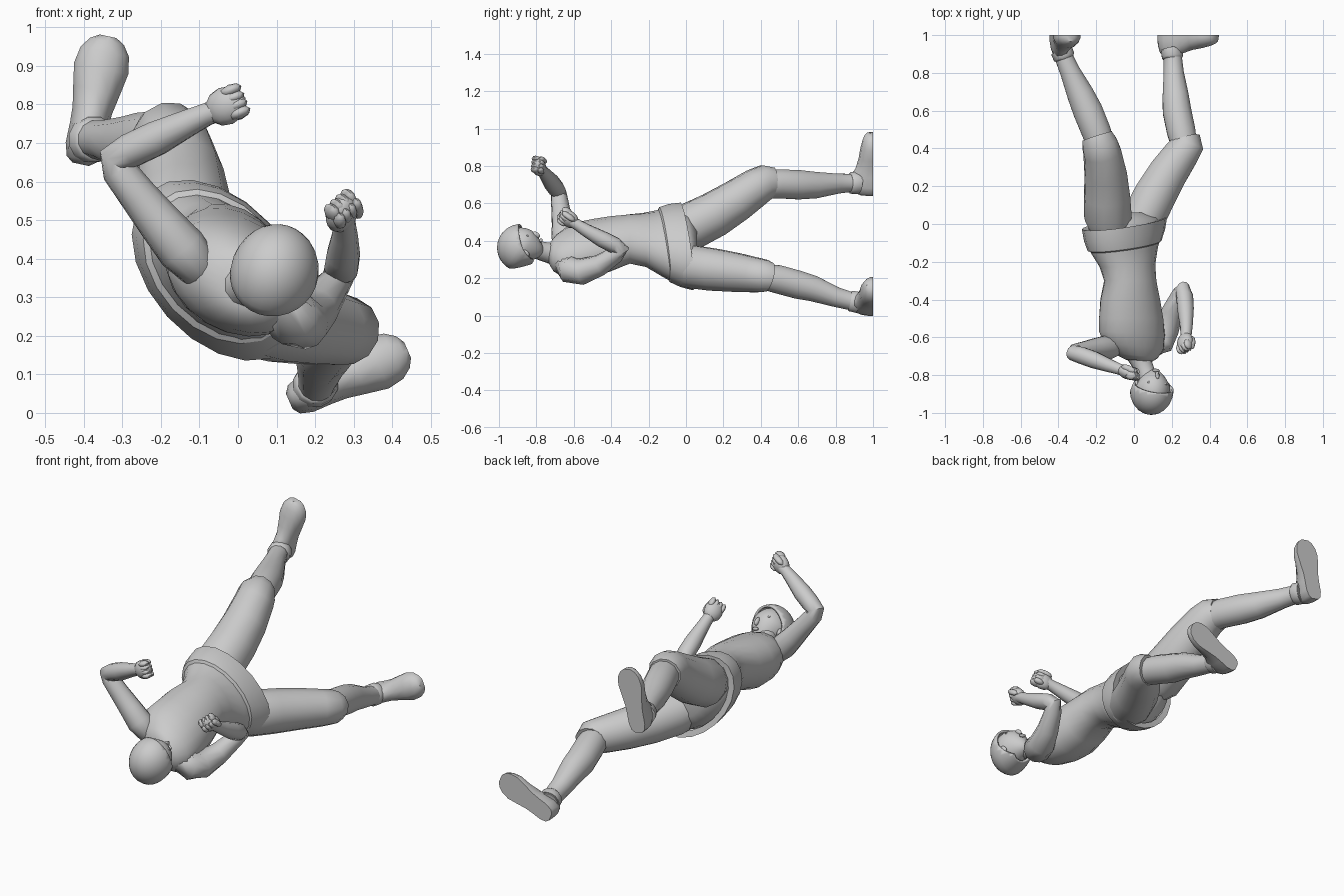
import bpy, bmesh, math
from mathutils import Vector, Matrix

V = Vector


def finish(name, bm, angle=45):
    bmesh.ops.recalc_face_normals(bm, faces=bm.faces)
    me = bpy.data.meshes.new(name)
    bm.to_mesh(me)
    bm.free()
    ob = bpy.data.objects.new(name, me)
    bpy.context.collection.objects.link(ob)
    bpy.ops.object.select_all(action='DESELECT')
    ob.select_set(True)
    bpy.context.view_layer.objects.active = ob
    bpy.ops.object.shade_smooth_by_angle(angle=math.radians(angle))
    return ob


def loft(name, rings, caps=True, angle=45):
    """Skin a list of closed point rings."""
    bm = bmesh.new()
    vr = [[bm.verts.new(p) for p in r] for r in rings]
    n = len(vr[0])
    for a, b in zip(vr, vr[1:]):
        for i in range(n):
            bm.faces.new((a[i], a[(i + 1) % n], b[(i + 1) % n], b[i]))
    if caps:
        bm.faces.new(vr[0])
        bm.faces.new(vr[-1])
    return finish(name, bm, angle)


def oval(c, u, v, n):
    return [c + u * math.cos(2 * math.pi * i / n) + v * math.sin(2 * math.pi * i / n) for i in range(n)]


def tube(name, stations, n=12, ref=(0.3, 0, 1), angle=50):
    """Limb through (x, y, z, radius) stations."""
    pts = [V(s[:3]) for s in stations]
    rings = []
    for i, s in enumerate(stations):
        t = (pts[min(i + 1, len(pts) - 1)] - pts[max(i - 1, 0)]).normalized()
        u = t.cross(V(ref)).normalized()
        rings.append(oval(pts[i], u * s[3], t.cross(u) * s[3], n))
    return loft(name, rings, True, angle)


def slices(stations, n=20):
    """Body slices: x, y, z, half width, half depth, roll in degrees, y slope."""
    out = []
    for x, y, z, w, d, roll, slope in stations:
        a = math.radians(roll)
        u = V((math.cos(a), slope, math.sin(a))) * w
        v = V((-math.sin(a), 0, math.cos(a))) * d
        out.append(oval(V((x, y, z)), u, v, n))
    return out


def blob(bm, c, axes, radii, seg=12):
    m = Matrix([a * r for a, r in zip(axes, radii)]).transposed().to_4x4()
    bmesh.ops.create_uvsphere(bm, u_segments=seg, v_segments=seg // 2 + 2, radius=1,
                              matrix=Matrix.Translation(c) @ m)


# Torso, from crotch to collar
loft("torso", slices([
    (-0.05, 0.06, 0.37, 0.12, 0.08, -48, 0.0),
    (-0.05, 0.02, 0.37, 0.22, 0.14, -48, 0.1),
    (-0.05, -0.05, 0.37, 0.25, 0.16, -48, 0.1),
    (-0.05, -0.14, 0.385, 0.205, 0.145, -46, 0.1),
    (-0.035, -0.22, 0.405, 0.165, 0.125, -43, 0.05),
    (-0.02, -0.30, 0.41, 0.15, 0.12, -40, 0),
    (-0.02, -0.40, 0.385, 0.17, 0.135, -36, 0),
    (-0.015, -0.50, 0.36, 0.182, 0.145, -33, 0),
    (-0.01, -0.58, 0.35, 0.187, 0.137, -31, -0.05),
    (0.0, -0.65, 0.34, 0.17, 0.118, -31, -0.1),
    (0.012, -0.70, 0.335, 0.12, 0.09, -31, -0.1),
    (0.025, -0.725, 0.335, 0.07, 0.062, -31, -0.1)]), True, 60)

# Flared tunic hem with an open rim
loft("tunic_hem", slices([
    (-0.05, -0.125, 0.38, 0.205, 0.145, -47, 0.15),
    (-0.05, -0.115, 0.38, 0.228, 0.163, -47, 0.15),
    (-0.05, -0.06, 0.375, 0.255, 0.175, -48, 0.15),
    (-0.05, 0.005, 0.37, 0.272, 0.18, -48, 0.15),
    (-0.05, 0.0, 0.37, 0.23, 0.15, -48, 0.15)]), False, 30)

# Neck
tube("neck", [(0.02, -0.68, 0.33, 0.07), (0.038, -0.73, 0.335, 0.056), (0.065, -0.79, 0.35, 0.05),
              (0.085, -0.85, 0.36, 0.055)], 12)

# Head axes: face direction, crown direction, side direction
face = V((0.3, 0.5, 0.81)).normalized()
side = V((-0.92, 0.1, 0.3))
side = (side - face * side.dot(face)).normalized()
crown = face.cross(side).normalized()
if crown.y > 0:
    crown = -crown
hc = V((0.094, -0.88, 0.362))


def head_point(s, f, c):
    return hc + side * s + face * f + crown * c


def head_shape(name, grow, hair=False):
    """Egg-shaped head; the hair version drops behind the face with a clean fringe."""
    bm = bmesh.new()
    bmesh.ops.create_uvsphere(bm, u_segments=28, v_segments=18, radius=1)
    if hair:
        for no, co in (((0, 0.75, -0.66), (0, 0.62, 0.4)), ((0, 0, -1), (0, 0, -0.68))):
            bmesh.ops.bisect_plane(bm, geom=bm.verts[:] + bm.edges[:] + bm.faces[:],
                                   plane_co=co, plane_no=no, clear_outer=True)
    for v in bm.verts:
        s, f, c = v.co
        low = max(0, -c)
        f2 = f * (1 - 0.4 * low) + 0.3 * low
        v.co = head_point(s * 0.097 * (1 - 0.35 * low) * grow, f2 * 0.112 * grow, c * 0.113 * grow)
    return finish(name, bm, 60)


head_shape("head", 0.98)
mod = head_shape("hair", 1.05, True).modifiers.new("thickness", 'SOLIDIFY')
mod.thickness = 0.012

# Face details: nose, ears, lips, brows
bm = bmesh.new()
ax = (side, face, crown)
blob(bm, head_point(0, 0.105, -0.03), ax, (0.011, 0.016, 0.024), 8)
blob(bm, head_point(0, 0.092, -0.068), ax, (0.022, 0.01, 0.009), 8)
for k in (-1, 1):
    blob(bm, head_point(k * 0.086, 0.012, -0.025), ax, (0.012, 0.018, 0.026), 8)
    blob(bm, head_point(k * 0.036, 0.092, 0.01), ax, (0.022, 0.007, 0.007), 8)
finish("face_details", bm, 60)

# Arms, shoulder to wrist
tube("right_arm", [(-0.07, -0.63, 0.35, 0.02), (-0.10, -0.645, 0.375, 0.055), (-0.145, -0.655, 0.425, 0.066),
                   (-0.2, -0.66, 0.49, 0.058),
                   (-0.26, -0.67, 0.565, 0.05), (-0.31, -0.678, 0.63, 0.045), (-0.322, -0.682, 0.658, 0.042),
                   (-0.28, -0.695, 0.68, 0.046), (-0.21, -0.72, 0.713, 0.046), (-0.13, -0.75, 0.752, 0.036),
                   (-0.08, -0.768, 0.775, 0.03), (-0.04, -0.78, 0.79, 0.03)], 12, (0, 1, 0.2))
tube("left_arm", [(0.07, -0.65, 0.30, 0.02), (0.10, -0.65, 0.275, 0.058), (0.14, -0.625, 0.247, 0.074),
                  (0.168, -0.555, 0.235, 0.071), (0.205, -0.46, 0.27, 0.057), (0.245, -0.37, 0.33, 0.045),
                  (0.26, -0.345, 0.353, 0.041), (0.268, -0.38, 0.375, 0.045), (0.273, -0.45, 0.41, 0.044),
                  (0.277, -0.54, 0.46, 0.034), (0.276, -0.58, 0.485, 0.03), (0.274, -0.62, 0.51, 0.03)],
     12, (1, 0, 0.1))


# Fists: palm, curled fingers and thumb
def fist(name, c, along, row):
    c, along = V(c), V(along).normalized()
    row = V(row)
    row = (row - along * row.dot(along)).normalized()
    up = along.cross(row)
    axes = (along, row, up)
    bm = bmesh.new()
    blob(bm, c - along * 0.01, axes, (0.058, 0.05, 0.036))
    for k in range(4):
        off = row * (k - 1.5) * 0.021
        blob(bm, c + off + along * 0.02 + up * 0.006, axes, (0.032, 0.016, 0.025), 8)
        blob(bm, c + off + along * 0.01 - up * 0.02, axes, (0.03, 0.015, 0.018), 8)
    blob(bm, c + row * 0.034 - up * 0.022 - along * 0.008, axes, (0.036, 0.015, 0.018), 8)
    finish(name, bm, 60)


fist("right_fist", (-0.023, -0.79, 0.8), (0.08, -0.03, 0.035), (-0.4, 0.1, 0.9))
fist("left_fist", (0.27, -0.635, 0.523), (0, -0.07, 0.05), (0.6, 0.3, 0.6))

# Trouser legs ending in a stepped hem at the knee
tube("right_thigh", [(-0.12, -0.05, 0.45, 0.10), (-0.138, 0.04, 0.485, 0.128), (-0.142, 0.15, 0.54, 0.124),
                     (-0.15, 0.27, 0.615, 0.114), (-0.168, 0.38, 0.69, 0.102), (-0.182, 0.425, 0.712, 0.097),
                     (-0.195, 0.465, 0.71, 0.084)], 12)
tube("left_thigh", [(0.0, -0.05, 0.28, 0.10), (0.055, 0.04, 0.26, 0.118), (0.11, 0.15, 0.245, 0.116),
                    (0.18, 0.27, 0.23, 0.107), (0.25, 0.37, 0.217, 0.096), (0.283, 0.42, 0.212, 0.089),
                    (0.275, 0.445, 0.205, 0.08)], 12)

# Shins
tube("right_shin", [(-0.175, 0.42, 0.7, 0.075), (-0.2, 0.49, 0.705, 0.08), (-0.245, 0.6, 0.7, 0.081),
                    (-0.285, 0.69, 0.698, 0.073), (-0.34, 0.81, 0.706, 0.055), (-0.37, 0.88, 0.71, 0.05),
                    (-0.385, 0.93, 0.705, 0.052)], 12)
tube("left_shin", [(0.268, 0.41, 0.21, 0.07), (0.25, 0.49, 0.195, 0.078), (0.227, 0.6, 0.165, 0.078),
                   (0.22, 0.68, 0.145, 0.071), (0.21, 0.8, 0.1, 0.055), (0.205, 0.88, 0.078, 0.05),
                   (0.195, 0.93, 0.07, 0.052)], 12)


# Shoes: flat-soled sections from heel to toe, soles lie on y = 1
def shoe(name, heel, toe):
    heel, toe = V((heel[0], 1, heel[1])), V((toe[0], 1, toe[1]))
    d = toe - heel
    across = d.normalized().cross(V((0, 1, 0)))
    rings = []
    for s, w, h in [(0, 0.022, 0.07), (0.04, 0.04, 0.1), (0.14, 0.05, 0.125), (0.3, 0.05, 0.125),
                    (0.42, 0.052, 0.095), (0.58, 0.062, 0.078), (0.75, 0.072, 0.068), (0.88, 0.064, 0.057),
                    (0.96, 0.045, 0.046), (1, 0.022, 0.034)]:
        c = heel + d * s
        prof = [(-1, 0), (-1, 0.25), (-0.85, 0.6), (-0.5, 0.92), (0, 1), (0.5, 0.92), (0.85, 0.6), (1, 0.25), (1, 0)]
        rings.append([c + across * w * a - V((0, h * b, 0)) for a, b in prof])
    loft(name, rings, True, 45)


shoe("right_shoe", (-0.408, 0.645), (-0.337, 0.977))
shoe("left_shoe", (0.133, 0.03), (0.44, 0.163))

# Sock cuffs above the shoes
tube("right_cuff", [(-0.366, 0.875, 0.71, 0.05), (-0.37, 0.885, 0.71, 0.06), (-0.385, 0.92, 0.708, 0.06)], 12)
tube("left_cuff", [(0.205, 0.875, 0.08, 0.05), (0.204, 0.885, 0.078, 0.058), (0.198, 0.92, 0.07, 0.058)], 12)
